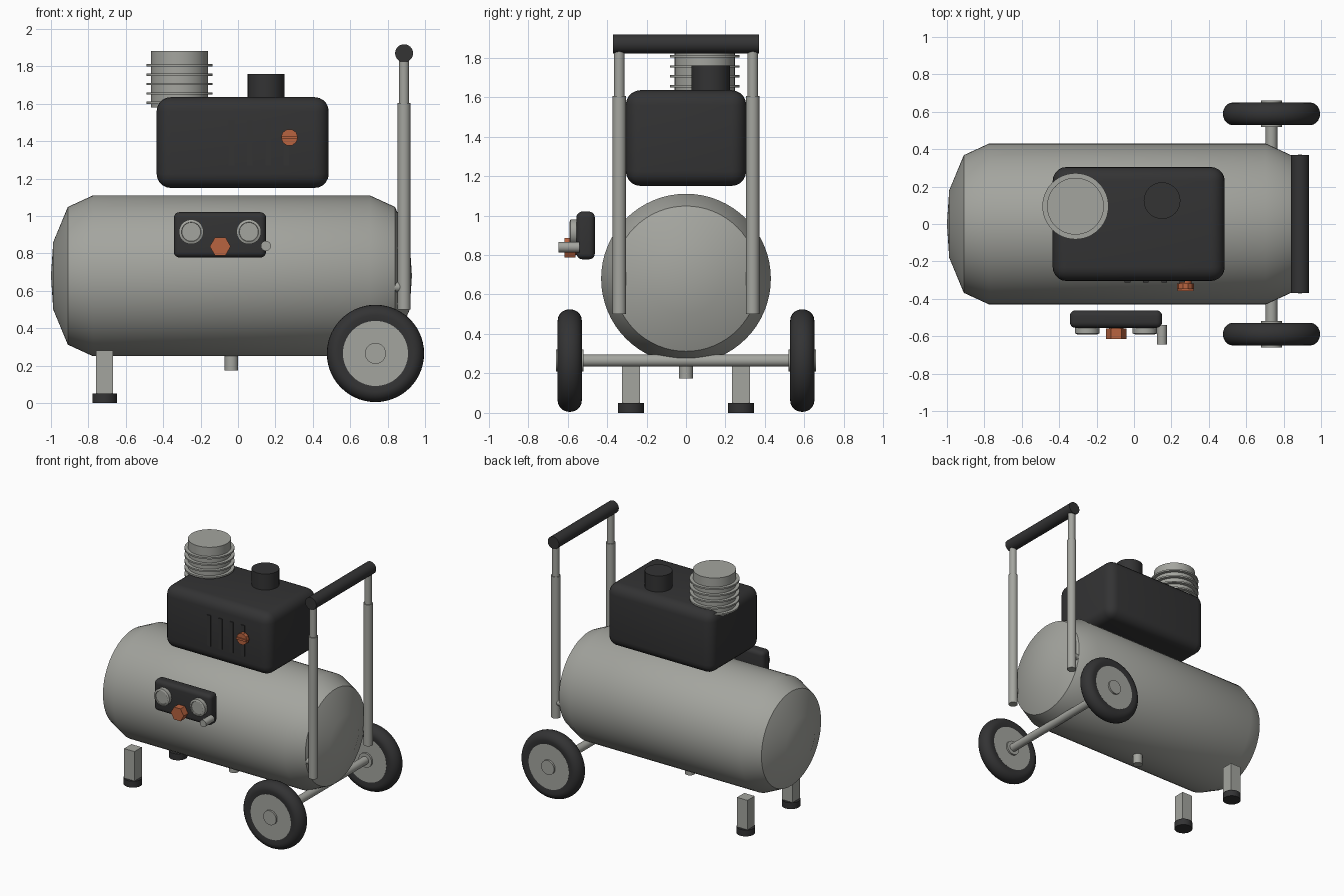
import bpy, bmesh, math
from mathutils import Matrix, Vector

if "Cube" in bpy.data.objects:
    bpy.data.objects.remove(bpy.data.objects["Cube"])


def material(name, rgb):
    m = bpy.data.materials.new(name)
    m.diffuse_color = (*rgb, 1)
    m.use_nodes = True
    m.node_tree.nodes["Principled BSDF"].inputs["Base Color"].default_value = m.diffuse_color
    return m


GREY = material("grey metal", (0.37, 0.375, 0.345))
BLACK = material("black plastic", (0.033, 0.033, 0.034))
ORANGE = material("orange plastic", (0.48, 0.125, 0.05))

# rotations that turn the local z axis onto a world axis
AXES = {"z": Matrix.Identity(4),
        "x": Matrix.Rotation(math.pi / 2, 4, "Y"),
        "y": Matrix.Rotation(-math.pi / 2, 4, "X")}


def finish(name, bm, mat, angle=32):
    bmesh.ops.recalc_face_normals(bm, faces=bm.faces)
    me = bpy.data.meshes.new(name)
    bm.to_mesh(me)
    bm.free()
    me.materials.append(mat)
    ob = bpy.data.objects.new(name, me)
    bpy.context.collection.objects.link(ob)
    bpy.ops.object.select_all(action="DESELECT")
    ob.select_set(True)
    bpy.context.view_layer.objects.active = ob
    bpy.ops.object.shade_smooth_by_angle(angle=math.radians(angle))
    return ob


def lathe(name, profile, loc, axis, mat, sides=48):
    """Spin (radius, height) points round an axis through loc."""
    bm = bmesh.new()
    rings = []
    for r, h in profile:
        if r == 0:
            rings.append([bm.verts.new((0, 0, h))] * sides)
        else:
            rings.append([bm.verts.new((r * math.cos(a), r * math.sin(a), h))
                          for a in (2 * math.pi * i / sides for i in range(sides))])
    for lo, hi in zip(rings, rings[1:]):
        for i in range(sides):
            j = (i + 1) % sides
            corners = list(dict.fromkeys((lo[i], lo[j], hi[j], hi[i])))
            if len(corners) > 2:
                bm.faces.new(corners)
    bm.transform(Matrix.Translation(loc) @ AXES[axis])
    return finish(name, bm, mat)


def rod(name, r, start, end, loc, axis, mat, sides=32):
    return lathe(name, [(0, start), (r, start), (r, end), (0, end)], loc, axis, mat, sides)


def box(name, lo, hi, mat, bevel=0, segments=5):
    lo, hi = Vector(lo), Vector(hi)
    bm = bmesh.new()
    bmesh.ops.create_cube(bm, size=1)
    bm.transform(Matrix.Translation((lo + hi) / 2) @ Matrix.Diagonal((*(hi - lo), 1)))
    if bevel:
        bmesh.ops.bevel(bm, geom=bm.edges[:], offset=bevel, segments=segments,
                        profile=0.5, affect="EDGES")
    return finish(name, bm, mat)


# air tank with domed ends
lathe("tank", [(0, -1.0), (0.18, -0.988), (0.368, -0.91), (0.43, -0.775),
               (0.43, 0.705), (0.368, 0.84), (0.18, 0.918), (0, 0.93)],
      (0, 0, 0.68), "x", GREY, 64)
rod("drain_plug", 0.036, 0.175, 0.28, (-0.035, 0, 0), "z", GREY)

# motor housing with vent slats and cap
box("motor_housing", (-0.435, -0.305, 1.15), (0.485, 0.305, 1.635), BLACK, 0.075)
for k in range(4):
    x = -0.035 + 0.098 * k
    box(f"vent_slat_{k + 1}", (x - 0.015, -0.312, 1.27), (x + 0.015, -0.29, 1.51), BLACK)
rod("breather_cap", 0.098, 1.6, 1.76, (0.15, 0.125, 0), "z", BLACK)

# finned pump cylinder
fins = [(0, 1.58), (0.152, 1.58)]
for z in (1.605, 1.655, 1.705, 1.755, 1.806):
    fins += [(0.152, z - 0.006), (0.177, z - 0.006), (0.177, z + 0.006), (0.152, z + 0.006)]
lathe("pump_cylinder", fins + [(0.152, 1.882), (0, 1.882)], (-0.313, 0.095, 0), "z", GREY)

# switch on the housing
rod("switch_neck", 0.032, -0.33, -0.29, (0.275, 0, 1.42), "y", ORANGE, 24)
rod("switch_knob", 0.045, -0.348, -0.318, (0.275, 0, 1.42), "y", ORANGE, 10)
box("switch_grip", (0.233, -0.357, 1.412), (0.317, -0.34, 1.428), ORANGE)

# control panel with gauges, regulator and outlet
box("control_panel", (-0.343, -0.555, 0.778), (0.15, -0.462, 1.02), BLACK, 0.03)
for side, x in (("left", -0.25), ("right", 0.058)):
    lathe(f"gauge_{side}", [(0, -0.583), (0.05, -0.583), (0.052, -0.59), (0.066, -0.585),
                            (0.066, -0.54), (0, -0.54)], (x, 0, 0.915), "y", GREY)
rod("regulator_stem", 0.038, -0.575, -0.54, (-0.095, 0, 0.837), "y", ORANGE, 24)
rod("regulator_knob", 0.056, -0.615, -0.56, (-0.095, 0, 0.837), "y", ORANGE, 6)
rod("air_outlet", 0.027, -0.645, -0.54, (0.149, 0, 0.84), "y", GREY, 24)

# wheel axle
rod("axle", 0.031, -0.6, 0.6, (0.735, 0, 0.265), "y", GREY)

# tyre cross-section: flat sidewalls with a rounded tread
tread = [(0.205 + 0.055 * math.cos(a), 0.061 * math.sin(a))
         for a in (math.pi * (i / 10 - 0.5) for i in range(11))]
tyre = [(0.172, -0.055)] + tread + [(0.172, 0.055), (0.172, -0.055)]

for side, s in (("front", -1), ("back", 1)):
    # wheels
    centre = (0.735, s * 0.589, 0.265)
    lathe(f"tyre_{side}", tyre, centre, "y", BLACK, 56)
    rod(f"wheel_disc_{side}", 0.174, -0.056, 0.056, centre, "y", GREY, 56)
    rod(f"hub_cap_{side}", 0.056, -0.07, 0.07, centre, "y", GREY)

    # telescopic handle posts with clamp screws
    y = s * 0.338
    rod(f"handle_sleeve_{side}", 0.034, 0.5, 1.605, (0.888, y, 0), "z", GREY)
    rod(f"handle_tube_{side}", 0.027, 1.59, 1.87, (0.888, y, 0), "z", GREY)
    rod(f"clamp_screw_{side}", 0.026, 0.828, 0.87, (0, y, 0.62), "x", GREY, 20)

    # legs and rubber feet
    y = s * 0.279
    box(f"leg_{side}", (-0.758, y - 0.045, 0.04), (-0.668, y + 0.045, 0.28), GREY)
    rod(f"foot_{side}", 0.066, 0, 0.05, (-0.713, y, 0), "z", BLACK)

# handle grip
rod("handle_grip", 0.048, -0.37, 0.37, (0.888, 0, 1.87), "y", BLACK)
